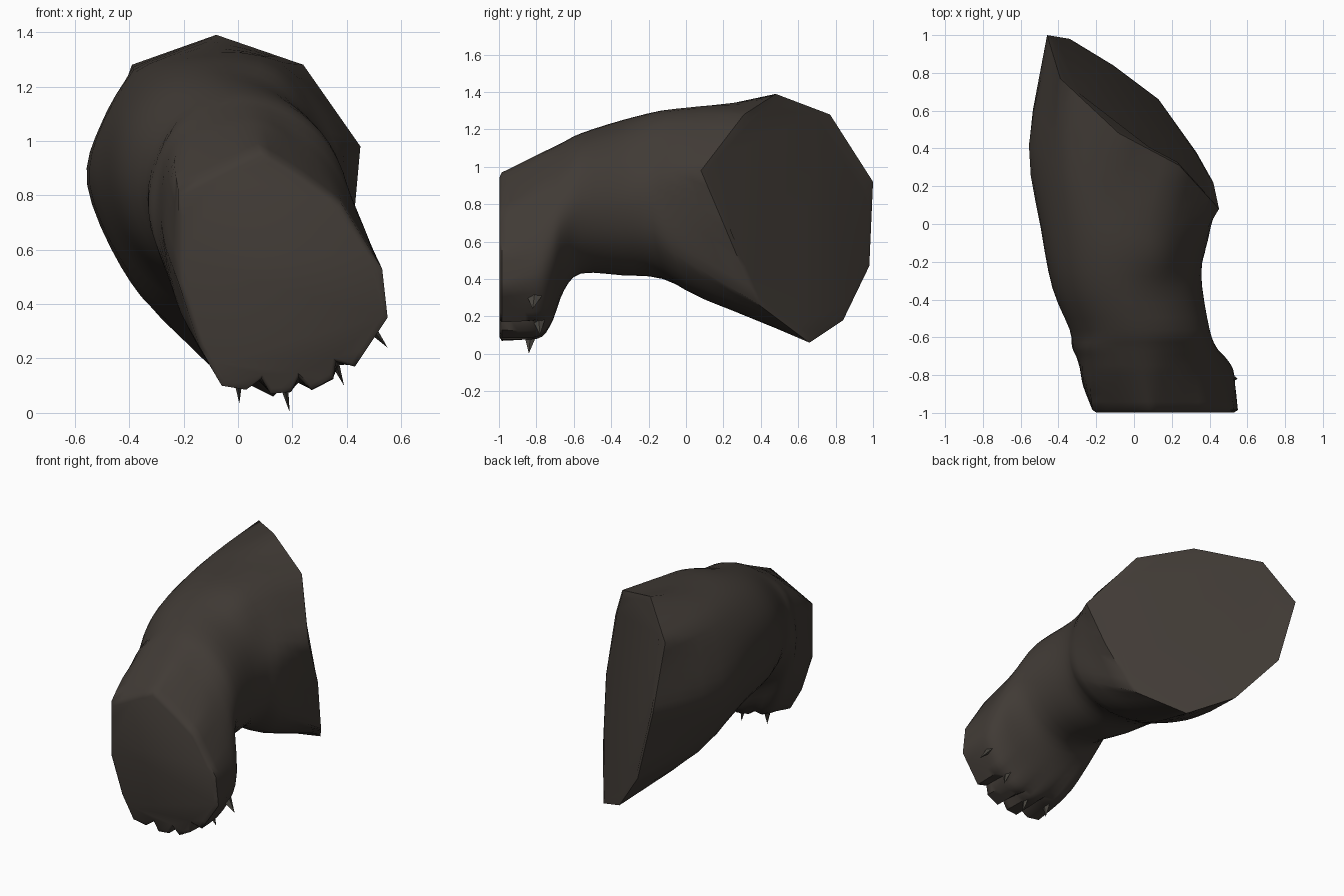
import bpy, bmesh, math
from mathutils import Vector as V

if "Cube" in bpy.data.objects:
    bpy.data.objects.remove(bpy.data.objects["Cube"])

def material(name, rgb):
    m = bpy.data.materials.new(name)
    m.diffuse_color = (*rgb, 1)
    m.use_nodes = True
    m.node_tree.nodes["Principled BSDF"].inputs["Base Color"].default_value = m.diffuse_color
    return m

fur = material("dark brown fur", (0.052, 0.043, 0.036))
horn = material("dark horn", (0.064, 0.058, 0.048))
N, K, STEPS = 12, 4, 3      # ring corners, splits per side, splits between rings

def finish(name, bm, mat, angle):
    bmesh.ops.recalc_face_normals(bm, faces=bm.faces[:])
    me = bpy.data.meshes.new(name)
    bm.to_mesh(me)
    bm.free()
    ob = bpy.data.objects.new(name, me)
    bpy.context.collection.objects.link(ob)
    me.materials.append(mat)
    bpy.ops.object.select_all(action='DESELECT')
    ob.select_set(True)
    bpy.context.view_layer.objects.active = ob
    bpy.ops.object.shade_smooth_by_angle(angle=math.radians(angle))
    return ob

def ellipse(y, cx, cz, rx, rz, skew, tilt, nudges=()):
    """Limb section, clockwise from the top; skew leans it, tilt swings the left side back."""
    ring = []
    for i in range(N):
        a = 2 * math.pi * i / N
        dz = rz * math.cos(a)
        ring.append(V((cx + rx * math.sin(a) - skew * dz, y - tilt * math.sin(a), cz + dz)))
    for i, dx, dz in nudges:
        ring[i] += V((dx, 0, dz))
    return ring

def spline(a, b, c, d, t):
    return 0.5 * (2 * b + (c - a) * t + (2 * a - 5 * b + 4 * c - d) * t * t
                  + (3 * b - a - 3 * c + d) * t ** 3)

# Cut outlines at both ends
front = [V((x, -0.985, z)) for x, z in (
    (.08, .97), (.24, .87), (.38, .77), (.53, .53), (.55, .35), (.43, .17),
    (.27, .085), (.12, .07), (-.06, .10), (-.14, .24), (-.22, .48), (-.22, .82))]
end = [V(p) for p in (
    (-.08, .48, 1.39), (.24, .31, 1.28), (.45, .08, .98), (.42, .22, .65),
    (.33, .38, .27), (.23, .52, .165), (.13, .66, .06), (-.11, .84, .18),
    (-.34, .98, .47), (-.46, 1.0, .92), (-.425, .885, 1.1), (-.39, .77, 1.28))]
wrist = ellipse(-.56, .03, .805, .37, .375, .08, 0)

def foot(y, t):
    """Blend paw outline into the ankle; t controls the underside only."""
    lin = (y + .985) / .425
    ring = []
    for i in range(N):
        low = ((1 - math.cos(2 * math.pi * i / N)) / 2) ** (1 if i < 9 else 2)
        p = front[i].lerp(wrist[i], lin + (t - lin) * low)
        p.y = y
        if i > 8:
            p.x -= .025
        ring.append(p)
    return ring

rings = [front, foot(-.86, 0), foot(-.77, .05), foot(-.71, .3), foot(-.65, .75), wrist,
         ellipse(-.34, -.035, .835, .395, .415, .10, 0),
         ellipse(-.12, -.065, .85, .425, .45, .10, .09, ((1, .03, .02), (2, .02, -.03))),
         ellipse(.16, -.085, .80, .47, .525, .12, .26,
                 ((1, .06, .03), (2, .075, -.04), (8, .03, 0), (9, 0, .04), (10, .02, 0))),
         end]

# Smooth the loft lengthwise
ends = [[2 * p - q for p, q in zip(front, rings[1])], *rings,
        [2 * p - q for p, q in zip(end, rings[-2])]]
path = []
for j in range(len(rings) - 1):
    a, b, c, d = ends[j:j + 4]
    for s in range(STEPS):
        path.append([spline(a[i], b[i], c[i], d[i], s / STEPS) for i in range(N)])
path.append(end)

# Limb skin: angular outline at the cuts, rounder in the middle, grooves between toes
bm = bmesh.new()
loops = []
for j, ring in enumerate(path):
    edge = min(j / 6, (len(path) - 1 - j) / 3, 1)
    mid = sum(ring, V()) / N
    loop = []
    for i in range(N):
        a, b, c, d = (ring[(i + k) % N] for k in (-1, 0, 1, 2))
        for s in range(K):
            t = s / K
            p = b.lerp(c, t).lerp(spline(a, b, c, d, t), edge)
            if i * K + s in (21, 25, 29) and ring[0].y < -.6:
                groove = .05 * max(0, min(1, (-.66 - p.y) / .25))
                p += (mid - p).normalized() * groove
            loop.append(bm.verts.new(p))
    loops.append(loop)

# Slightly bevelled flat caps
def cap(ring, out):
    mid = sum((v.co for v in ring), V()) / len(ring)
    return [bm.verts.new(v.co.lerp(mid, .05) + V(out)) for v in ring]

loops.insert(0, cap(loops[0], (0, -.012, 0)))
loops.append(cap(loops[-1], (.003, .003, .001)))
for p, q in zip(loops, loops[1:]):
    for i in range(len(p)):
        k = (i + 1) % len(p)
        bm.faces.new((p[i], p[k], q[k], q[i]))
bm.faces.new(loops[0])
bm.faces.new(loops[-1])
finish("limb_with_paw", bm, fur, 50)

# Claws: four-sided spikes, deeper than wide
for n, (base, tip) in enumerate((
        ((-.00, -.84, .13), (.005, -.84, .035)), ((.165, -.83, .12), (.19, -.84, .003)),
        ((.35, -.79, .20), (.39, -.78, .10)), ((.49, -.81, .31), (.55, -.82, .24)))):
    base, tip = V(base), V(tip)
    side = (tip - base).cross(V((0, 1, 0))).normalized() * .018
    deep = V((0, .04, 0))
    bm = bmesh.new()
    b = [bm.verts.new(base + o) for o in (side, deep, -side, -deep)]
    t = bm.verts.new(tip)
    bm.faces.new(b)
    for i in range(4):
        bm.faces.new((b[i], b[(i + 1) % 4], t))
    finish(f"claw_{n + 1}", bm, horn, 30)
